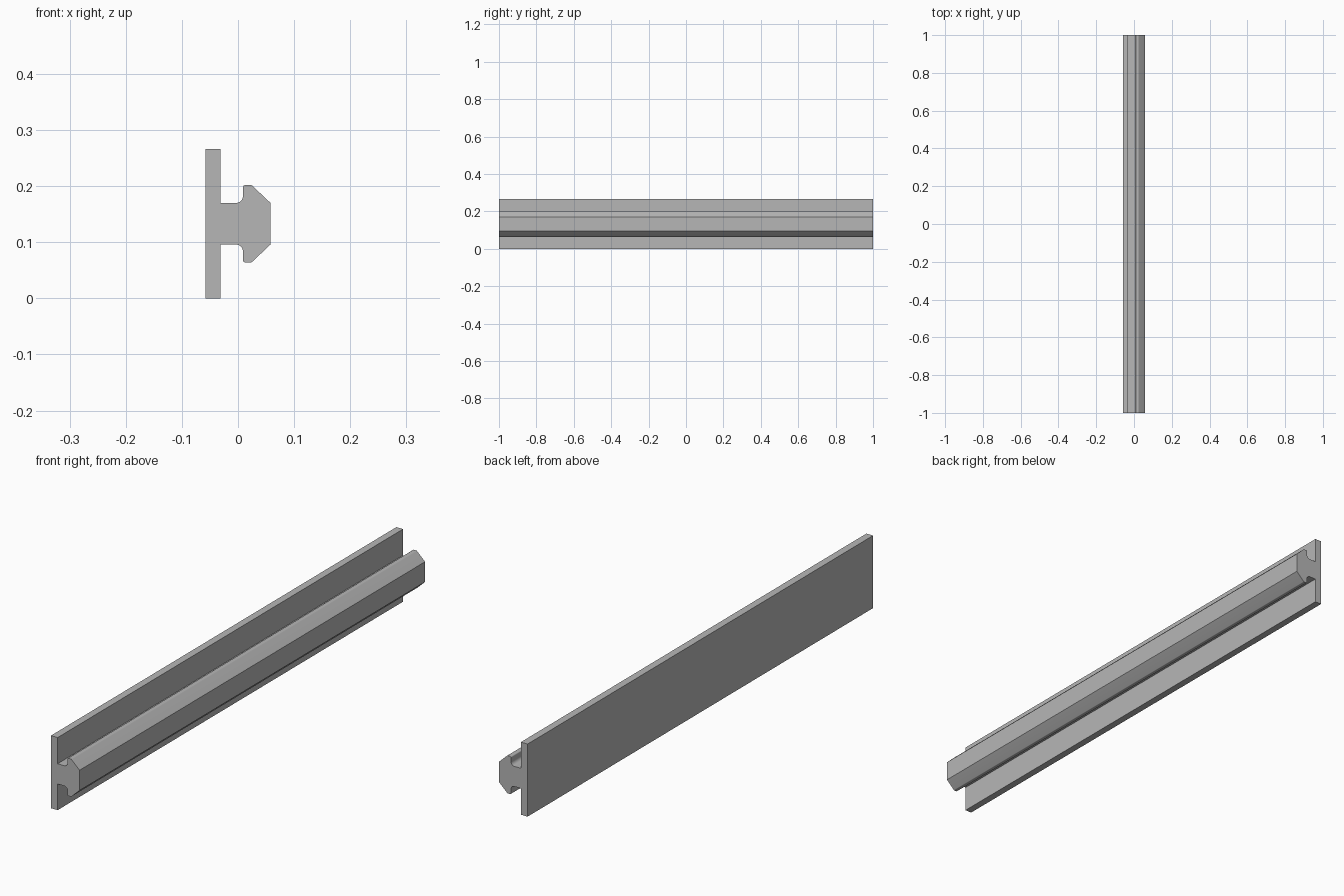
import bpy
import bmesh
from math import pi, sin, cos, radians
from mathutils import Vector

if "Cube" in bpy.data.objects:
    bpy.data.objects.remove(bpy.data.objects["Cube"], do_unlink=True)

# Overall sizes
LENGTH = 2.0
MID_Z = 0.133
WALL_BACK, WALL_FRONT = -0.058, -0.031
NECK = 0.037           # half height of the neck
HEAD_X, HEAD_TOP = 0.009, 0.069
NOSE_X = 0.058
FILLET, ROUND = 0.013, 0.004

grey = bpy.data.materials.new("plain grey")
grey.use_nodes = True
colour = (0.47, 0.47, 0.47, 1)
grey.diffuse_color = colour
grey.node_tree.nodes["Principled BSDF"].inputs["Base Color"].default_value = colour


def arc(cx, cz, radius, start, end, steps=8):
    """Points on an arc, angles in degrees."""
    angles = [radians(start + (end - start) * i / steps) for i in range(steps + 1)]
    return [(cx + radius * cos(a), cz + radius * sin(a)) for a in angles]


# Upper half of the section, from the back of the wall to the nose
upper = [(WALL_BACK, MID_Z), (WALL_FRONT, MID_Z), (WALL_FRONT, NECK)]
upper += arc(HEAD_X - FILLET, NECK + FILLET, FILLET, -90, 0)
upper += arc(HEAD_X + ROUND, HEAD_TOP - ROUND, ROUND, 180, 90, 4)
upper += arc(0.0225, HEAD_TOP - ROUND, ROUND, 90, 45, 3)
upper += [(NOSE_X, NECK)]
section = upper + [(x, -z) for x, z in reversed(upper)]

# Extrude the section along the rail
bm = bmesh.new()
verts = [bm.verts.new((x, -LENGTH / 2, MID_Z + z)) for x, z in section]
face = bm.faces.new(verts)
result = bmesh.ops.extrude_face_region(bm, geom=[face])
moved = [v for v in result["geom"] if isinstance(v, bmesh.types.BMVert)]
bmesh.ops.translate(bm, verts=moved, vec=Vector((0, LENGTH, 0)))
bmesh.ops.recalc_face_normals(bm, faces=bm.faces)

mesh = bpy.data.meshes.new("rail_profile")
bm.to_mesh(mesh)
bm.free()
mesh.materials.append(grey)
rail = bpy.data.objects.new("rail_profile", mesh)
bpy.context.collection.objects.link(rail)

# Smooth the fillets, keep the corners crisp
bpy.ops.object.select_all(action="DESELECT")
rail.select_set(True)
bpy.context.view_layer.objects.active = rail
bpy.ops.object.shade_smooth_by_angle(angle=radians(30))
